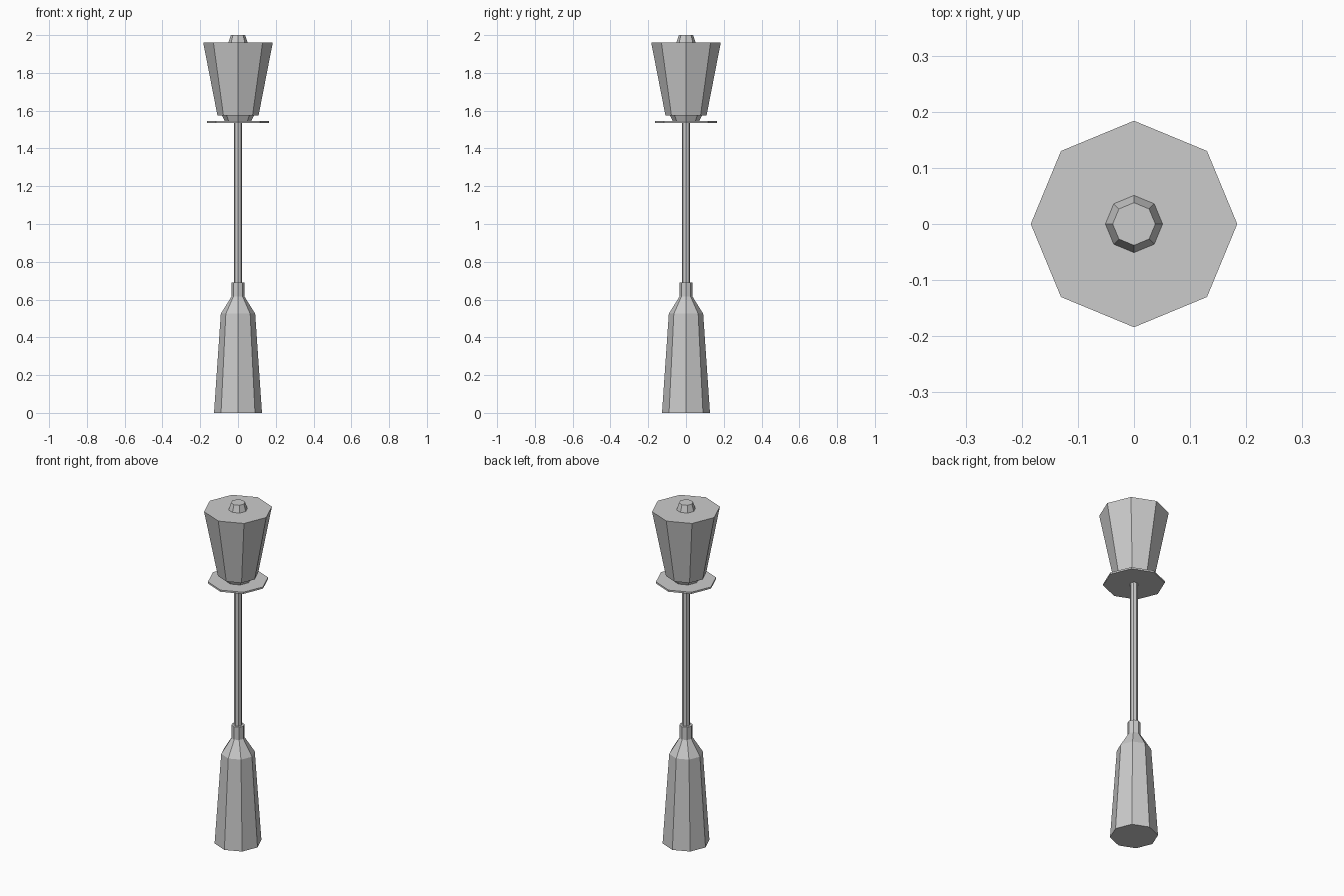
import bpy, bmesh
from math import cos, sin, tau

if "Cube" in bpy.data.objects:
    bpy.data.objects.remove(bpy.data.objects["Cube"])

SIDES = 8


def lathe(name, profile):
    """Closed eight-sided solid from (radius, height) rings, bottom to top."""
    bm = bmesh.new()
    rings = [[bm.verts.new((r * cos(tau * i / SIDES), r * sin(tau * i / SIDES), z))
              for i in range(SIDES)] for r, z in profile]
    for low, high in zip(rings, rings[1:]):
        for i in range(SIDES):
            j = (i + 1) % SIDES
            bm.faces.new((low[i], low[j], high[j], high[i]))
    bm.faces.new(rings[0][::-1])
    bm.faces.new(rings[-1])
    mesh = bpy.data.meshes.new(name)
    bm.to_mesh(mesh)
    bm.free()
    obj = bpy.data.objects.new(name, mesh)
    bpy.context.collection.objects.link(obj)
    return obj


# Tapered foot with shoulder and neck
lathe("base", [(0.127, 0), (0.091, 0.525), (0.035, 0.615), (0.035, 0.69)])
# Slim post
lathe("pole", [(0.022, 0.69), (0.022, 1.535)])
# Thin plate under the lantern
lathe("plate", [(0.163, 1.535), (0.163, 1.545)])
# Collar between plate and lantern
lathe("collar", [(0.07, 1.545), (0.085, 1.575)])
# Flared lantern body
lathe("lantern", [(0.109, 1.575), (0.184, 1.96)])
# Small cap on top
lathe("cap", [(0.051, 1.96), (0.038, 2.0)])
